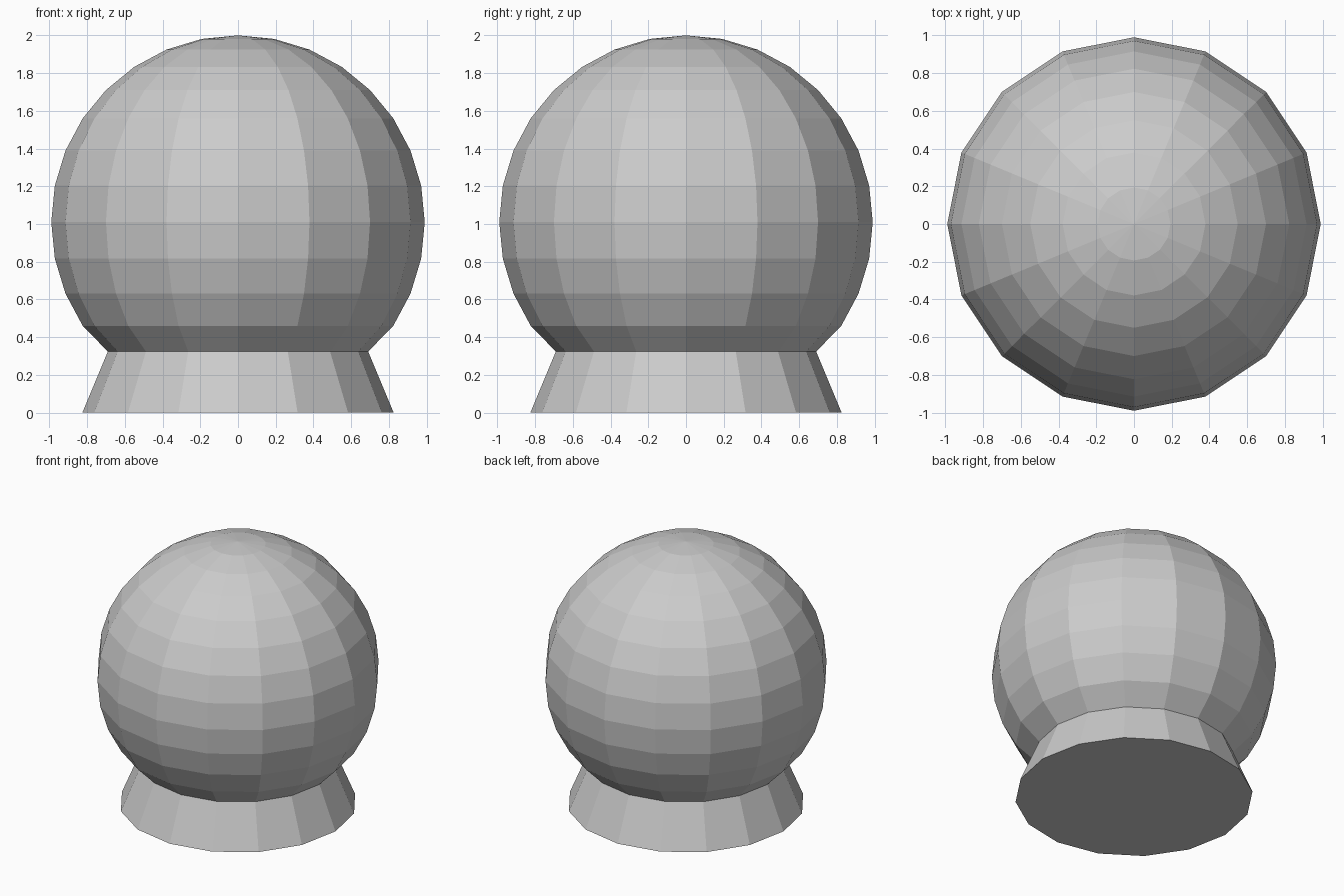
import bpy, bmesh, math

if "Cube" in bpy.data.objects:
    bpy.data.objects.remove(bpy.data.objects["Cube"])

SIDES = 16
R, CZ = 0.99, 1.01

# Profile: faceted ball, pinched neck, flared foot
profile = [(R * math.sin(math.pi * i / 16), CZ + R * math.cos(math.pi * i / 16)) for i in range(1, 12)]
profile += [(0.69, 0.324), (0.825, 0.0)]

bm = bmesh.new()
rings = [[bm.verts.new((r * math.cos(math.tau * k / SIDES), r * math.sin(math.tau * k / SIDES), z))
          for k in range(SIDES)] for r, z in profile]

# Side faces
for a, b in zip(rings, rings[1:]):
    for k in range(SIDES):
        n = (k + 1) % SIDES
        bm.faces.new((a[k], b[k], b[n], a[n]))

# Pole fan and flat underside
top = bm.verts.new((0, 0, CZ + R))
for k in range(SIDES):
    bm.faces.new((top, rings[0][k], rings[0][(k + 1) % SIDES]))
bm.faces.new(rings[-1][::-1])
bmesh.ops.recalc_face_normals(bm, faces=bm.faces)

mesh = bpy.data.meshes.new("ball_on_foot")
bm.to_mesh(mesh)
bm.free()
bpy.context.collection.objects.link(bpy.data.objects.new("ball_on_foot", mesh))
